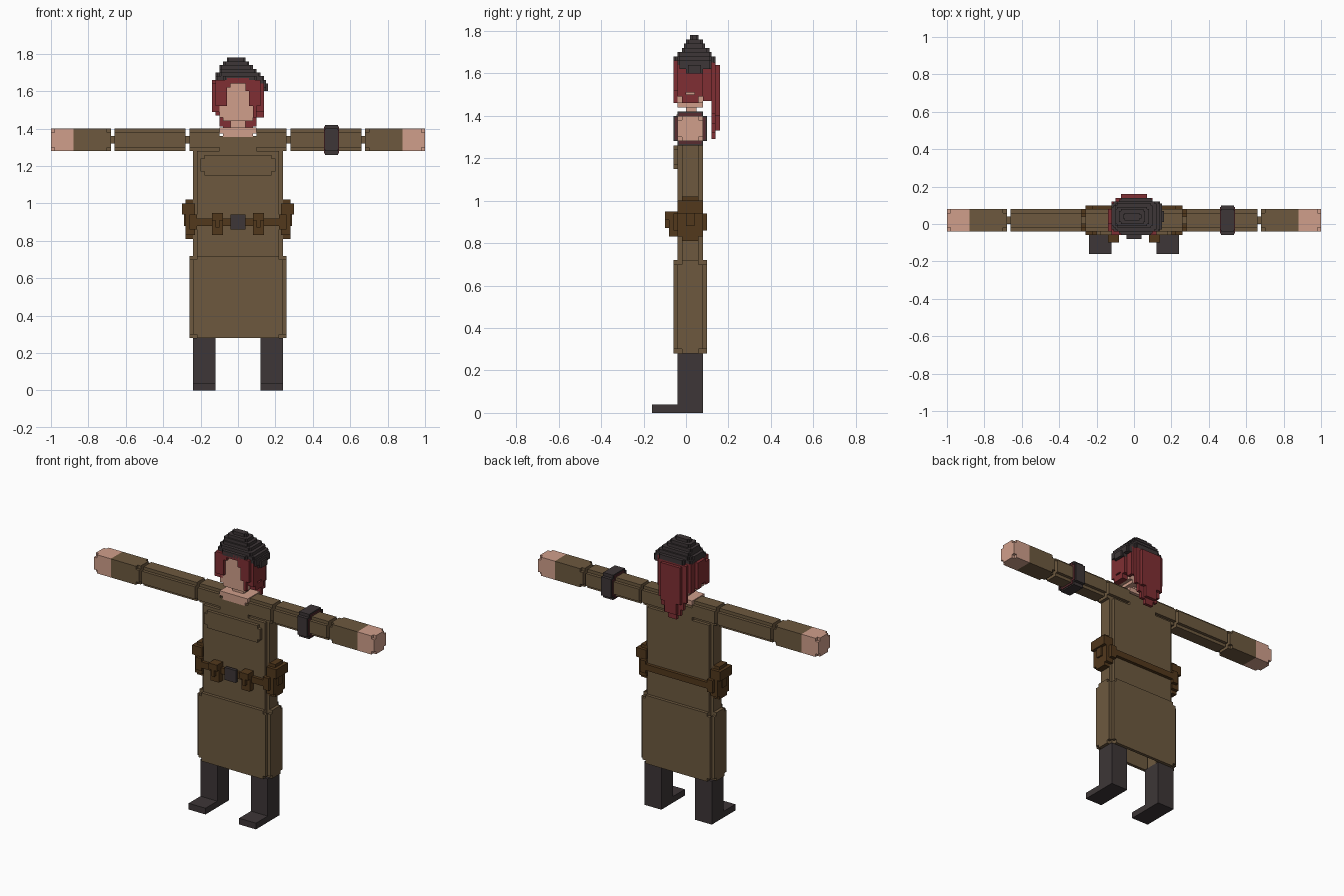
import bpy, bmesh

if "Cube" in bpy.data.objects:
    bpy.data.objects.remove(bpy.data.objects["Cube"])


def colour(name, rgb):
    m = bpy.data.materials.new(name)
    m.diffuse_color = [(c / 255 / 12.92 if c < 11 else ((c / 255 + .055) / 1.055) ** 2.4) for c in rgb] + [1]
    m.use_nodes = True
    m.node_tree.nodes["Principled BSDF"].inputs["Base Color"].default_value = m.diffuse_color
    return m


SKIN = colour("skin", (208, 159, 139))
CLOTH = colour("brown_cloth", (109, 89, 63))
DARK = colour("charcoal", (61, 54, 55))
RED = colour("red_hair", (128, 47, 51))
LEATHER = colour("leather", (82, 56, 28))
MAROON = colour("maroon_trim", (88, 44, 48))
N = 0.02  # one block


def prism(bm, x, y, z, axis=None, n=N):
    """Box from three ranges; with an axis, its edges along that axis are notched."""
    r = [x, y, z]
    k = 2 if axis is None else axis
    i, j = [q for q in range(3) if q != k]
    (a, b), (c, d) = r[i], r[j]
    if axis is None:
        ring = [(a, c), (b, c), (b, d), (a, d)]
    else:
        ring = [(a + n, c), (b - n, c), (b - n, c + n), (b, c + n), (b, d - n), (b - n, d - n),
                (b - n, d), (a + n, d), (a + n, d - n), (a, d - n), (a, c + n), (a + n, c + n)]
    lo, hi = [], []
    for u, v in ring:
        for h, store in zip(r[k], (lo, hi)):
            p = [0, 0, 0]
            p[i], p[j], p[k] = u, v, h
            store.append(bm.verts.new(p))
    bm.faces.new(lo)
    bm.faces.new(hi)
    for q in range(len(ring)):
        w = (q + 1) % len(ring)
        bm.faces.new((lo[q], lo[w], hi[w], hi[q]))


def part(name, mat, *pieces, mirror=False):
    """One object made of boxes, optionally mirrored across x."""
    bm = bmesh.new()
    for p in pieces:
        prism(bm, *p)
        if mirror:
            prism(bm, (-p[0][1], -p[0][0]), *p[1:])
    bmesh.ops.recalc_face_normals(bm, faces=bm.faces)
    me = bpy.data.meshes.new(name)
    bm.to_mesh(me)
    bm.free()
    me.materials.append(mat)
    ob = bpy.data.objects.new(name, me)
    bpy.context.collection.objects.link(ob)
    return ob


Y = (-.04, .08)    # body depth
AZ = (1.28, 1.40)  # arm height

# Legs and boots
part("boots", DARK, ((.12, .24), Y, (0, .28)), ((.12, .24), (-.16, -.04), (0, .04)), mirror=True)
part("trousers", CLOTH, ((.12, .24), Y, (.28, .74), 2), mirror=True)

# Long coat skirt: front, back and side panels
part("skirt_front_back", CLOTH,
     ((-.24, .24), (-.06, -.04), (.28, .72), 1), ((-.24, .24), (.08, .10), (.28, .72), 1))
part("skirt_sides", CLOTH, ((.24, .26), (-.04, .08), (.28, .72), 0), mirror=True)

# Torso with shoulder yoke left open for the neckline, and chest flap
part("torso", CLOTH, ((-.24, .24), Y, (.70, 1.28), 2))
part("shoulders", CLOTH, ((.10, .26), Y, AZ, 0), mirror=True)
part("yoke", CLOTH, ((-.10, .10), Y, (1.28, 1.36)))
part("chest_flap", CLOTH, ((-.20, .20), (-.06, -.04), (1.15, 1.26), 1))

# Arms
part("arm_joints", CLOTH, ((.25, .29), (0, .04), (1.32, 1.36)),
     ((.65, .69), (0, .04), (1.32, 1.36)), mirror=True)
part("upper_arms", CLOTH, ((.28, .66), Y, AZ, 0), mirror=True)
part("forearms", CLOTH, ((.68, .70), Y, AZ, 0), ((.70, .88), Y, AZ), mirror=True)
part("hands", SKIN, ((.88, .98), Y, AZ), ((.98, 1.0), Y, AZ, 0), mirror=True)

# Armband
part("armband", DARK, ((.465, .535), (-.06, .10), (1.26, 1.42), 0))
part("armband_trim", MAROON, ((.46, .54), (-.052, .092), (1.268, 1.412), 0))

# Belt, buckle and pouches
part("belt", LEATHER, ((-.24, .24), (-.06, .10), (.88, .92)), ((-.26, .26), (-.04, .08), (.88, .92)))
part("buckle", DARK, ((-.04, .04), (-.08, -.06), (.86, .94)))
part("front_pouches", LEATHER, ((.08, .14), (-.08, -.04), (.83, .95)),
     ((.08, .14), (-.10, -.08), (.91, .95)), ((.10, .12), (-.10, -.08), (.87, .91)), mirror=True)
part("side_pouches", LEATHER, ((.23, .28), (-.04, .08), (.81, 1.02), 0),
     ((.28, .30), (-.04, .08), (.94, 1.0)), ((.28, .29), (.0, .04), (.88, .94)),
     ((.22, .26), (-.06, .10), (.86, .94)), mirror=True)

# Neck and head
part("neck", SKIN, ((-.10, .10), (-.045, .08), (1.375, 1.405)), ((-.08, .08), (-.045, .06), (1.355, 1.375)),
     ((-.04, .04), (0, .05), (1.40, 1.45)))
part("head", SKIN, ((-.10, .10), (-.04, .08), (1.46, 1.66)), ((-.08, .08), (-.04, .08), (1.44, 1.46)))

# Hair: side locks, fringe, back and stepped tail
part("side_hair", RED, ((.10, .12), (-.04, .00), (1.52, 1.66)), ((.10, .14), (.00, .04), (1.51, 1.66)),
     ((.10, .14), (.04, .08), (1.49, 1.66)), ((.10, .12), (.08, .12), (1.47, 1.66)),
     ((.06, .12), (-.06, -.04), (1.52, 1.66)), ((.08, .14), (-.04, .00), (1.49, 1.64)), mirror=True)
part("fringe", RED, ((-.06, .06), (-.06, -.04), (1.64, 1.67)), ((.04, .06), (-.06, -.04), (1.60, 1.64)),
     ((-.06, -.04), (-.06, -.04), (1.62, 1.64)), ((.08, .10), (-.06, -.04), (1.46, 1.52)),
     ((.10, .14), (-.02, .06), (1.46, 1.50)))
part("back_hair", RED, ((-.11, .11), (.08, .12), (1.49, 1.66)))
part("hair_tail", RED, ((-.10, .10), (.12, .14), (1.41, 1.65)), ((-.08, .08), (.12, .14), (1.36, 1.41)),
     ((-.06, .06), (.12, .14), (1.32, 1.36)), ((-.03, .03), (.12, .14), (1.29, 1.32)),
     ((-.07, .07), (.14, .16), (1.40, 1.64)), ((-.04, .04), (.14, .16), (1.33, 1.40)))

# Slanted cap built of stacked layers: x range, y range, z range
layers = [(.10, .16, .00, .08, 1.60, 1.64), (.08, .15, -.04, .12, 1.62, 1.66),
          (-.12, .14, -.04, .12, 1.655, 1.68), (-.08, .10, -.06, .14, 1.65, 1.68),
          (-.12, .12, -.02, .10, 1.68, 1.70), (-.10, .12, -.04, .12, 1.68, 1.70),
          (-.10, .10, -.02, .11, 1.70, 1.72), (-.10, .08, -.01, .09, 1.72, 1.74),
          (-.08, .06, .00, .08, 1.74, 1.76), (-.06, .04, .02, .06, 1.76, 1.78)]
part("cap", DARK, *[((a, b), (c, d), (e, f), 2, .01) for a, b, c, d, e, f in layers])
